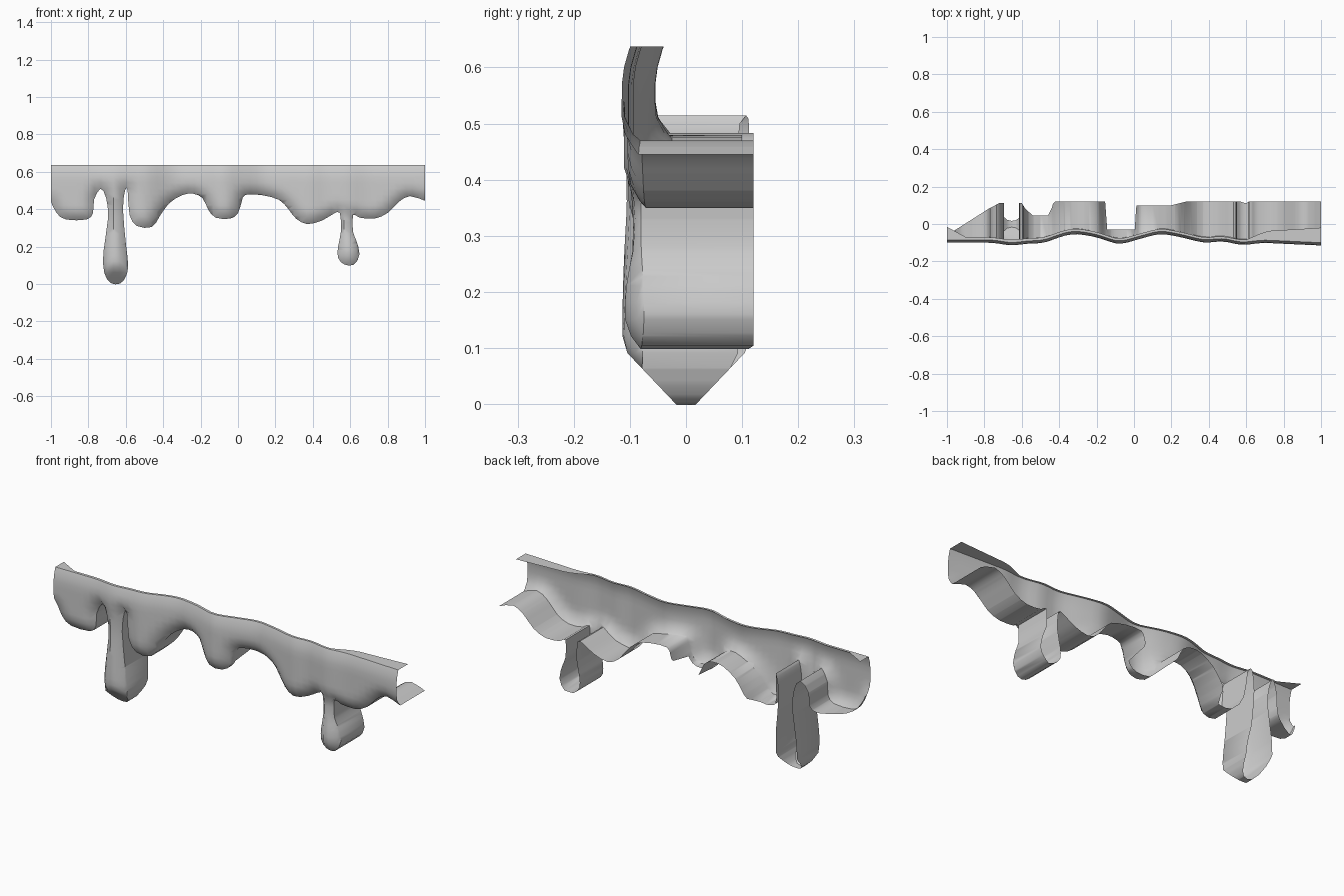
import bpy, bmesh
from mathutils import Vector
from mathutils.geometry import intersect_point_line

if "Cube" in bpy.data.objects:
    bpy.data.objects.remove(bpy.data.objects["Cube"])

TOP = 0.637

# lower silhouette of the dripping sheet (x, z), left to right
LOWER = [(-1, .44), (-.97, .38), (-.92, .345), (-.81, .345), (-.775, .38), (-.77, .45), (-.735, .51),
         (-.705, .46), (-.695, .35), (-.72, .17), (-.715, .06), (-.68, .005), (-.63, .003), (-.6, .04),
         (-.587, .1), (-.6, .22), (-.615, .4), (-.604, .5), (-.59, .5), (-.58, .37), (-.54, .31),
         (-.46, .305), (-.42, .36), (-.37, .43), (-.3, .475), (-.24, .483), (-.19, .46), (-.16, .4),
         (-.12, .355), (-.04, .35), (0, .38), (.02, .44), (.04, .477), (.13, .475), (.22, .45),
         (.27, .4), (.31, .35), (.37, .32), (.45, .34), (.51, .375), (.545, .38), (.55, .28),
         (.535, .2), (.535, .14), (.57, .104), (.62, .104), (.65, .16), (.63, .24), (.615, .28),
         (.615, .37), (.65, .355), (.73, .35), (.8, .38), (.86, .44), (.92, .47), (1, .445)]
# front wave, back edge of the underside, back edge of the top lip (x, y)
WAVE = [(-1, -.1), (-.85, -.1), (-.75, -.1), (-.65, -.118), (-.58, -.105), (-.48, -.103), (-.4, -.07),
        (-.32, -.05), (-.2, -.07), (-.08, -.112), (.03, -.08), (.14, -.05), (.25, -.07), (.38, -.103),
        (.47, -.09), (.58, -.115), (.68, -.1), (1, -.115)]
BACK = [(-1, -.06), (-.85, .035), (-.78, .08), (-.72, .112), (-.6, .112), (-.58, .08), (-.54, .045),
        (-.45, .045), (-.43, .12), (-.152, .12), (-.145, -.03), (.005, -.03), (.012, .1), (.2, .1),
        (.28, .12), (1, .12)]
LIP = [(-1, .07), (-.9, .015), (.6, .012), (.72, .05), (1, .08)]


def lerp(table, x):
    for (x0, y0), (x1, y1) in zip(table, table[1:]):
        if x <= x1:
            return y0 + (y1 - y0) * max(0, (x - x0) / (x1 - x0))
    return table[-1][1]


def wave(x):
    return sum(lerp(WAVE, x + d) for d in (-.03, 0, .03)) / 3


def smooth(points):
    """Catmull-Rom, two segments per span"""
    p = [Vector(q) for q in points]
    out = []
    for i in range(len(p) - 1):
        a, b, c, d = p[max(i - 1, 0)], p[i], p[i + 1], p[min(i + 2, len(p) - 1)]
        out += [b, (9 * (b + c) - a - d) / 16]
    return out + [p[-1]]


outline = smooth(LOWER)
segments = list(zip(outline, outline[1:]))


def edge_distance(x, z):
    q = Vector((x, z))
    best = 9
    for a, b in segments:
        if min(a.x, b.x) - .07 > x or max(a.x, b.x) + .07 < x:
            continue
        _, t = intersect_point_line(q, a, b)
        best = min(best, (q - a.lerp(b, min(1, max(0, t)))).length)
    return best


def front_y(x, z, d):
    y = wave(x)
    y += .03 * (1 - min(d / .06, 1)) ** 2               # rolled lower rim
    y += .015 * max(0, (z - .56) / .077) ** 2           # top leans back
    if z < .1:
        y = max(y, -.018 - .95 * z)                     # long drip tapers to its tip
    return y


# flat front panel, sliced into a grid so it can be shaped
bm = bmesh.new()
loop = [bm.verts.new((p.x, 0, p.y)) for p in outline]
loop += [bm.verts.new((1, 0, TOP)), bm.verts.new((-1, 0, TOP))]
bm.faces.new(loop)


def cut(co, no):
    bmesh.ops.bisect_plane(bm, geom=bm.verts[:] + bm.edges[:] + bm.faces[:], dist=1e-5,
                           plane_co=co, plane_no=no)


for i in range(1, 60):
    cut((-1 + i / 30 + .0007, 0, 0), (1, 0, 0))
for i in range(1, 22):
    cut((0, 0, i * .03 + .0011), (0, 0, 1))

rim, top = [], []
for e in bm.edges:
    if len(e.link_faces) == 1:
        a, b = (v.co for v in e.verts)
        if min(a.z, b.z) > TOP - 1e-4:
            top.append(e)
        elif not (abs(a.x) > .9999 and abs(b.x) > .9999 and abs(a.x - b.x) < .1):
            rim.append(e)

for v in bm.verts:
    v.co.y = front_y(v.co.x, v.co.z, edge_distance(v.co.x, v.co.z))


def sweep_back(edges, back):
    geo = bmesh.ops.extrude_edge_only(bm, edges=edges)["geom"]
    for v in geo:
        if isinstance(v, bmesh.types.BMVert):
            v.co.y = back(v.co)


def underside_back(co):
    y = lerp(BACK, co.x)
    return min(y, .018 + .95 * co.z) if co.z < .1 else y


# underside running back from the rim, and the thin top lip
sweep_back(rim, underside_back)
sweep_back(top, lambda co: co.y + lerp(LIP, co.x))

bmesh.ops.recalc_face_normals(bm, faces=bm.faces)
if sum(f.normal.y * f.calc_area() for f in bm.faces) > 0:
    bmesh.ops.reverse_faces(bm, faces=bm.faces)

mesh = bpy.data.meshes.new("dripping_edge")
bm.to_mesh(mesh)
bm.free()
obj = bpy.data.objects.new("dripping_edge", mesh)
bpy.context.collection.objects.link(obj)
bpy.context.view_layer.objects.active = obj
obj.select_set(True)
bpy.ops.object.shade_smooth_by_angle(angle=.8)
